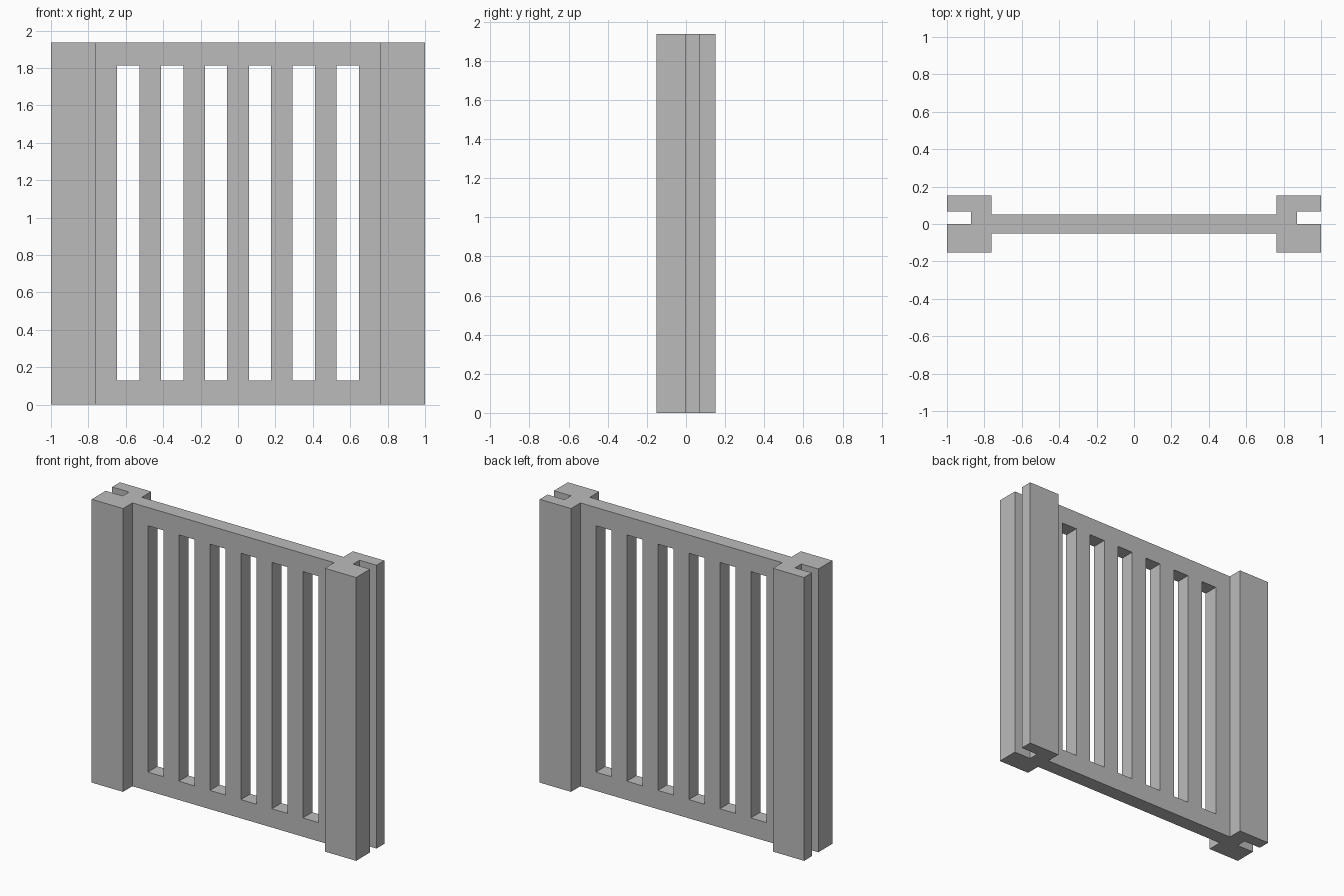
import bpy
import bmesh

cube = bpy.data.objects.get("Cube")
if cube:
    bpy.data.objects.remove(cube, do_unlink=True)

HEIGHT = 1.937
POST_INNER = 0.763      # x where the post meets the panel
POST_HALF = 0.152       # half depth of a post
GROOVE_FLOOR = 0.872    # x of the groove bottom
GROOVE = (-0.001, 0.068)
PANEL_HALF = 0.051      # half thickness of the panel
SLOTS, PITCH, SLOT_HALF = 6, 0.2345, 0.0595
SLOT_Z = (0.128, 1.812)

grey = bpy.data.materials.new("light grey")
grey.diffuse_color = (0.5, 0.5, 0.5, 1)
grey.use_nodes = True
grey.node_tree.nodes["Principled BSDF"].inputs["Base Color"].default_value = (0.5, 0.5, 0.5, 1)


def extruded(name, polygons, offset):
    """Extrude a sheet of joined flat polygons by offset into a closed solid."""
    bm = bmesh.new()
    for poly in polygons:
        bm.faces.new([bm.verts.new(p) for p in poly])
    bmesh.ops.remove_doubles(bm, verts=bm.verts[:], dist=1e-5)
    base = bm.faces[:]
    new = bmesh.ops.extrude_face_region(bm, geom=base, use_keep_orig=True)["geom"]
    bmesh.ops.translate(bm, vec=offset, verts=[v for v in new if isinstance(v, bmesh.types.BMVert)])
    bmesh.ops.recalc_face_normals(bm, faces=bm.faces[:])
    mesh = bpy.data.meshes.new(name)
    bm.to_mesh(mesh)
    bm.free()
    mesh.materials.append(grey)
    obj = bpy.data.objects.new(name, mesh)
    bpy.context.collection.objects.link(obj)
    return obj


# Grooved end posts: a C-shaped profile, mirrored left and right
profile = [(POST_INNER, -POST_HALF), (1, -POST_HALF), (1, GROOVE[0]), (GROOVE_FLOOR, GROOVE[0]),
           (GROOVE_FLOOR, GROOVE[1]), (1, GROOVE[1]), (1, POST_HALF), (POST_INNER, POST_HALF)]
for name, side in (("left_post", 1), ("right_post", -1)):
    extruded(name, [[(side * x, y, 0) for x, y in profile]], (0, 0, HEIGHT))

# Slotted panel: a grid of cells with the slot cells left open
xs = [-POST_INNER]
for i in range(SLOTS):
    centre = (i - (SLOTS - 1) / 2) * PITCH
    xs += [centre - SLOT_HALF, centre + SLOT_HALF]
xs.append(POST_INNER)
zs = [0, *SLOT_Z, HEIGHT]
cells = []
for i in range(len(xs) - 1):
    for j in range(len(zs) - 1):
        if i % 2 == 1 and j == 1:
            continue
        cells.append([(x, -PANEL_HALF, z) for x, z in (
            (xs[i], zs[j]), (xs[i + 1], zs[j]), (xs[i + 1], zs[j + 1]), (xs[i], zs[j + 1]))])
extruded("slotted_panel", cells, (0, 2 * PANEL_HALF, 0))
